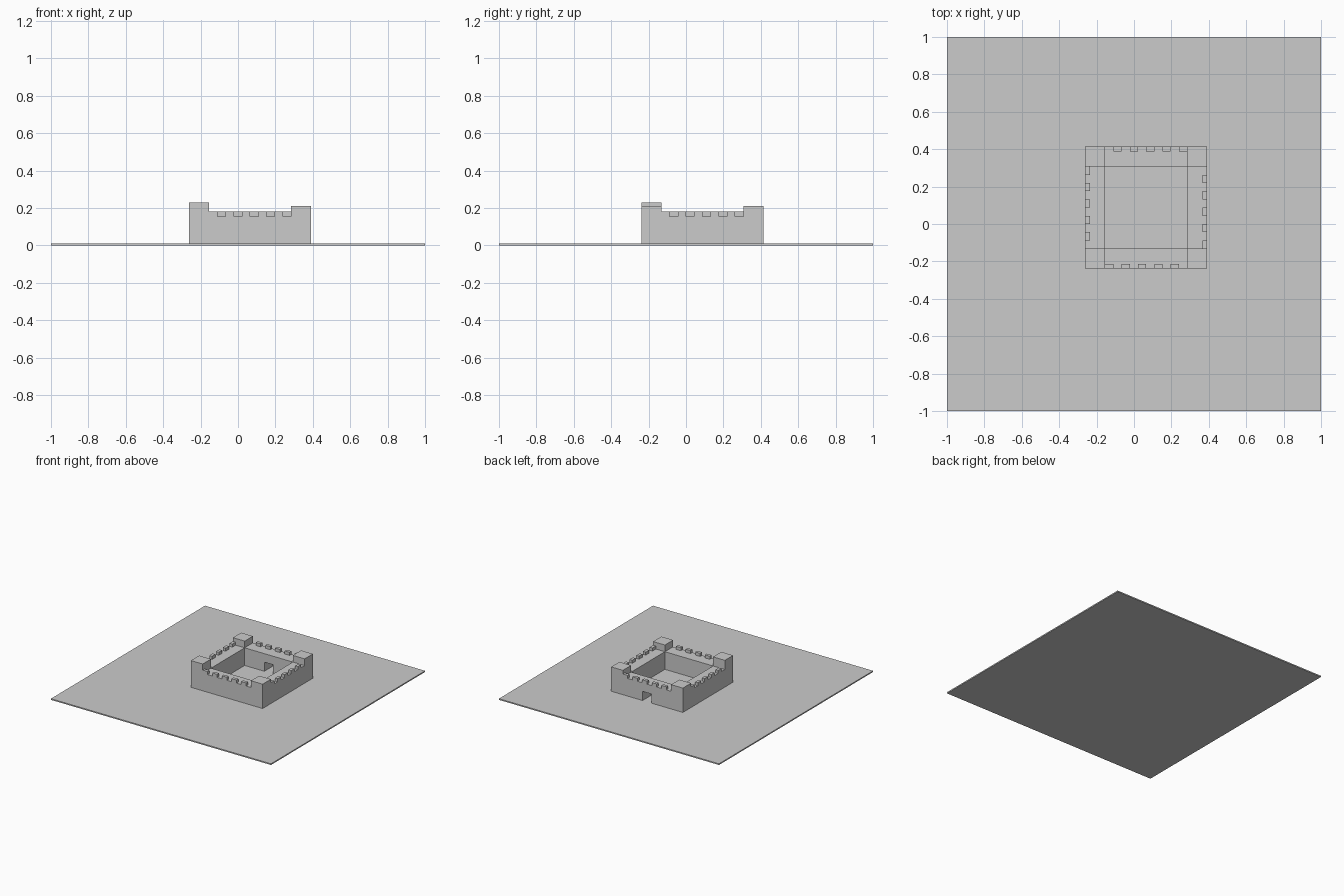
import bpy
from mathutils import Vector, Matrix

if "Cube" in bpy.data.objects:
    bpy.data.objects.remove(bpy.data.objects["Cube"])

CX, CY = 0.065, 0.0875          # fort centre
OUT, INN = 0.326, 0.219         # outer / courtyard half sizes
GROUND, WALK = 0.01, 0.155      # ground top, walkway height


def box(name, lo, hi, rot=0):
    """Box from corner lo to corner hi, turned by rot quarter turns about the fort centre."""
    lo, hi = Vector(lo), Vector(hi)
    bpy.ops.mesh.primitive_cube_add(size=1)
    ob = bpy.context.object
    ob.name = name
    c, s = (lo + hi) / 2, hi - lo
    m = Matrix.Translation(c) @ Matrix.Diagonal((*s, 1))
    pivot = Matrix.Translation((CX, CY, 0))
    turn = pivot @ Matrix.Rotation(rot * 1.5707963268, 4, 'Z') @ pivot.inverted()
    ob.data.transform(turn @ m)
    return ob


def cut(target, cutter):
    mod = target.modifiers.new("cut", 'BOOLEAN')
    mod.operation = 'DIFFERENCE'
    mod.solver = 'EXACT'
    mod.object = cutter
    bpy.context.view_layer.objects.active = target
    bpy.ops.object.modifier_apply(modifier=mod.name)
    bpy.data.objects.remove(cutter)


# ground slab
box("ground_slab", (-1, -1, 0), (1, 1, GROUND))

# curtain wall: solid block with courtyard and rear gateway cut out
wall = box("curtain_wall", (CX - OUT, CY - OUT, GROUND), (CX + OUT, CY + OUT, WALK))
cut(wall, box("courtyard_cutter", (CX - INN, CY - INN, -0.1), (CX + INN, CY + INN, 0.3)))
cut(wall, box("gate_cutter", (CX - 0.04, CY + 0.1, -0.1), (CX + 0.04, CY + 0.5, 0.085)))

# each quarter turn: one corner tower and a row of five merlons
step = 2 * INN / 10
for side in range(4):
    top = 0.23 if side == 0 else 0.21
    box(f"tower_{side}", (CX - OUT, CY - OUT, WALK), (CX - INN, CY - INN, top), side)
    for i in range(5):
        x = CX - INN + 2 * i * step
        box(f"merlon_{side}_{i}", (x, CY - OUT, WALK), (x + step, CY - OUT + 0.025, 0.18), side)
